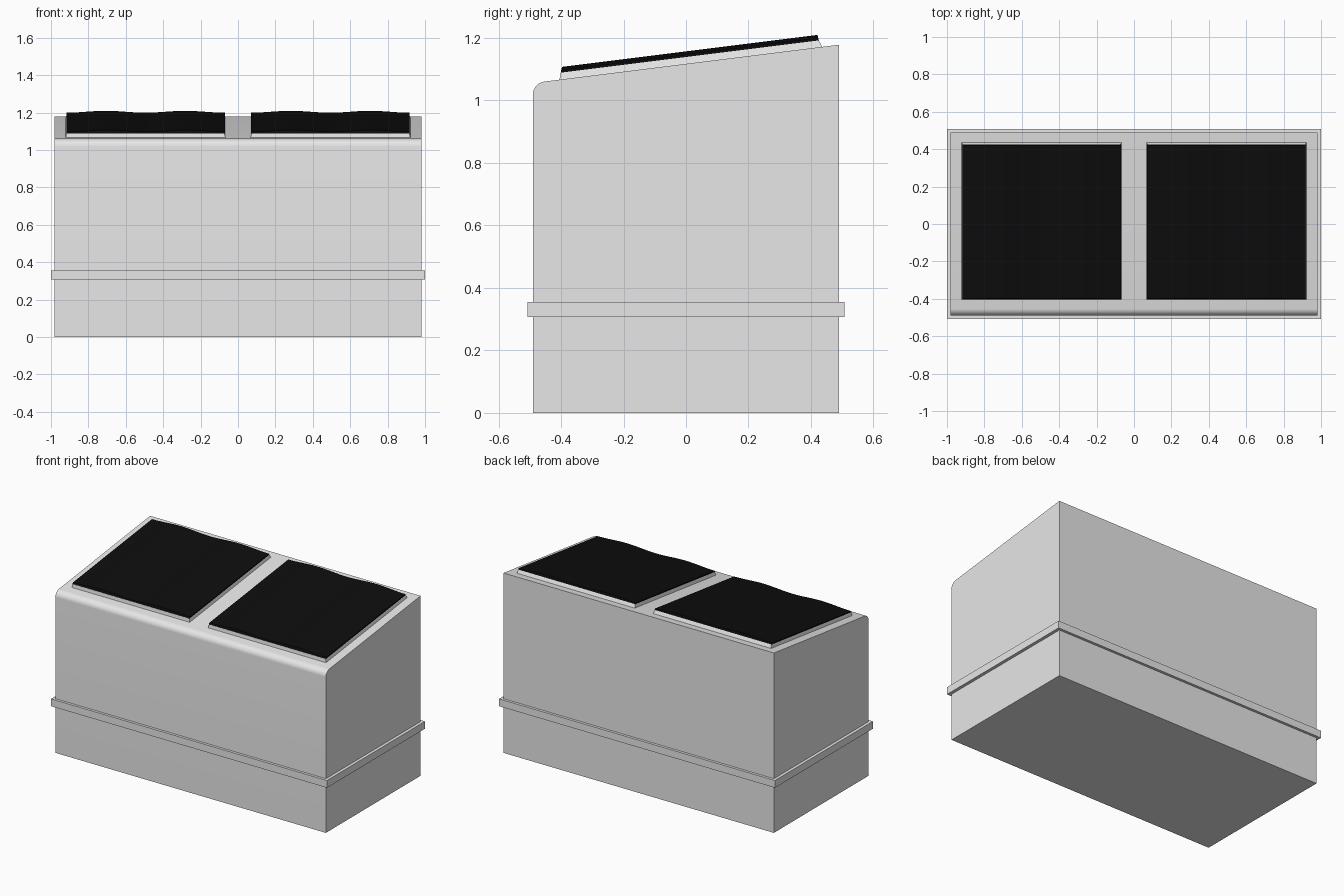
import bpy, bmesh, math

cube = bpy.data.objects.get("Cube")
if cube:
    bpy.data.objects.remove(cube, do_unlink=True)


def material(name, color):
    m = bpy.data.materials.new(name)
    m.use_nodes = True
    m.diffuse_color = color
    m.node_tree.nodes["Principled BSDF"].inputs["Base Color"].default_value = color
    return m


GREY = material("light grey", (0.8, 0.8, 0.8, 1))
BLACK = material("black", (0.004, 0.004, 0.004, 1))

SLOPE = 0.125


def top_z(y):
    """Height of the sloping top at depth y."""
    return 1.117 + SLOPE * y


def finish(name, bm, mat, smooth=True):
    bmesh.ops.recalc_face_normals(bm, faces=bm.faces[:])
    mesh = bpy.data.meshes.new(name)
    bm.to_mesh(mesh)
    bm.free()
    mesh.materials.append(mat)
    obj = bpy.data.objects.new(name, mesh)
    bpy.context.collection.objects.link(obj)
    if smooth:
        bpy.ops.object.select_all(action='DESELECT')
        obj.select_set(True)
        bpy.context.view_layer.objects.active = obj
        bpy.ops.object.shade_smooth_by_angle(angle=math.radians(30))
    return obj


def prism(name, profile, x0, x1, mat):
    """Extrude a (y, z) outline along x."""
    bm = bmesh.new()
    face = bm.faces.new([bm.verts.new((x0, y, z)) for y, z in profile])
    new = bmesh.ops.extrude_face_region(bm, geom=[face])["geom"]
    verts = [v for v in new if isinstance(v, bmesh.types.BMVert)]
    bmesh.ops.translate(bm, verts=verts, vec=(x1 - x0, 0, 0))
    return finish(name, bm, mat)


# Cabinet body with sloping top and rounded front edge
W, D, R = 0.98, 0.49, 0.042
turn = math.pi / 2 - math.atan(SLOPE)
centre_y = R - D
centre_z = top_z(centre_y) - R * math.hypot(1, SLOPE)
profile = [(D, 0), (-D, 0)]
for i in range(9):
    a = math.pi - turn * i / 8
    profile.append((centre_y + R * math.cos(a), centre_z + R * math.sin(a)))
profile.append((D, top_z(D)))
prism("cabinet_body", profile, -W, W, GREY)

# Bumper band around the cabinet
bm = bmesh.new()
bmesh.ops.create_cube(bm, size=1)
bmesh.ops.scale(bm, verts=bm.verts[:], vec=(2, 1.014, 0.048))
bmesh.ops.translate(bm, verts=bm.verts[:], vec=(0, 0, 0.331))
finish("bumper_band", bm, GREY, smooth=False)

# Lid dimensions
X0, X1, Y0, Y1 = 0.066, 0.922, -0.405, 0.437
FRAME, PAD, WAVE, STEPS = 0.022, 0.008, 0.01, 32


def lid_frame(name, side):
    """Tapered tray lying on the sloping top."""
    bm = bmesh.new()
    rings = []
    for inset, lift in ((0, -0.003), (0.006, FRAME)):
        ring = []
        for x, y in ((X0 + inset, Y0 + inset / 2), (X1 - inset, Y0 + inset / 2),
                     (X1 - inset, Y1 - inset * 2), (X0 + inset, Y1 - inset * 2)):
            ring.append(bm.verts.new((side * x, y, top_z(y) + lift)))
        rings.append(ring)
    low, high = rings
    bm.faces.new(low)
    bm.faces.new(high)
    for i in range(4):
        j = (i + 1) % 4
        bm.faces.new((low[i], low[j], high[j], high[i]))
    finish(name, bm, GREY, smooth=False)


def lid_panel(name, side):
    """Dark panel with two shallow humps across its width."""
    bm = bmesh.new()
    a, b = X0 + 0.004, X1 - 0.004
    front, back = Y0 + 0.004, Y1 - 0.012
    columns = []
    for i in range(STEPS + 1):
        t = i / STEPS
        x = side * (a + (b - a) * t)
        hump = WAVE * (0.5 - 0.5 * math.cos(4 * math.pi * t))
        lift = FRAME + PAD + hump
        points = ((front, FRAME), (back, FRAME), (back - 0.004, lift), (front + 0.004, lift))
        columns.append([bm.verts.new((x, y, top_z(y) + h)) for y, h in points])
    for c, d in zip(columns, columns[1:]):
        for i in range(4):
            j = (i + 1) % 4
            bm.faces.new((c[i], c[j], d[j], d[i]))
    bm.faces.new(columns[0])
    bm.faces.new(columns[-1])
    finish(name, bm, BLACK)


for label, side in (("left", 1), ("right", -1)):
    lid_frame(label + "_lid_frame", side)
    lid_panel(label + "_lid_panel", side)
